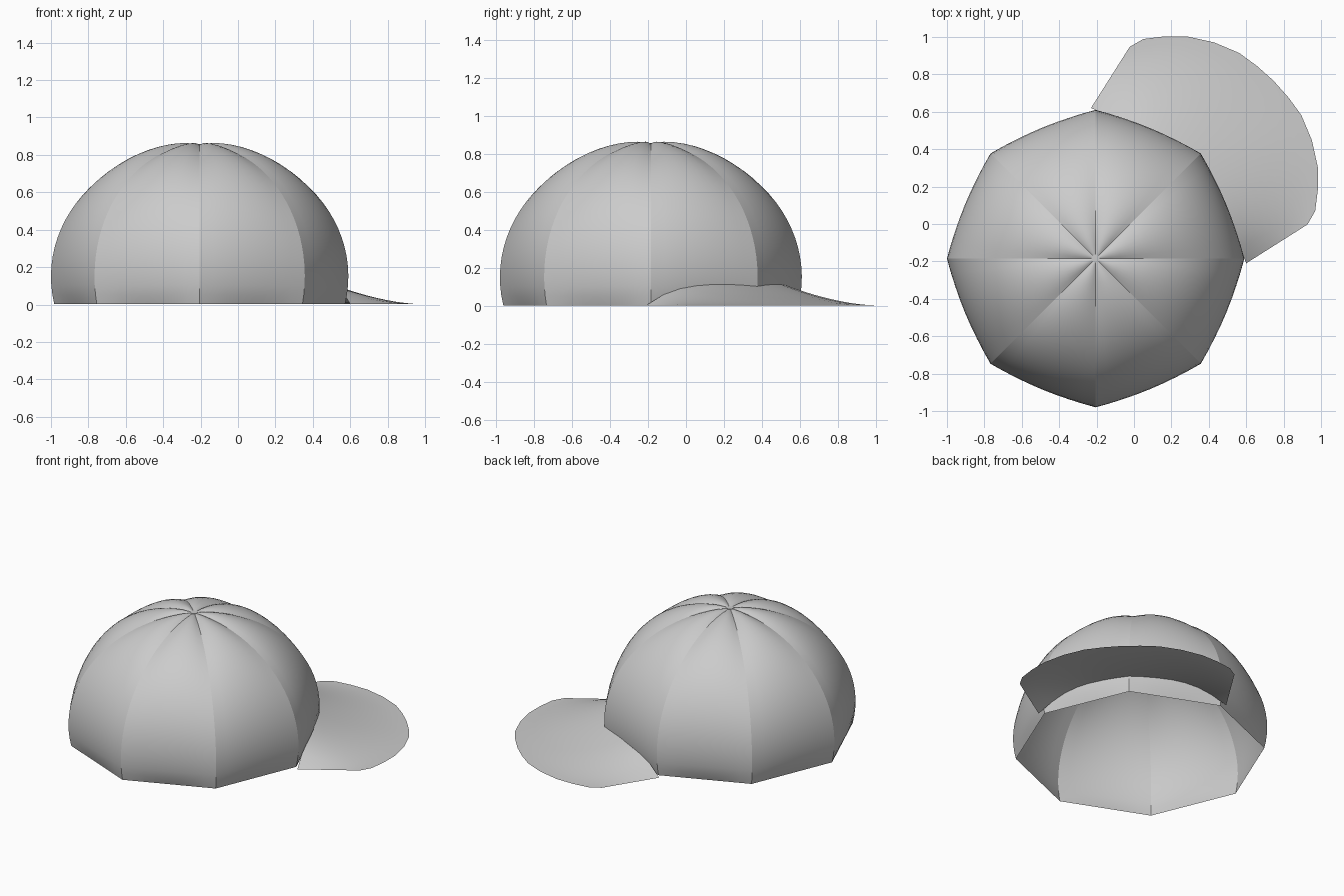
import bpy, math

if "Cube" in bpy.data.objects:
    bpy.data.objects.remove(bpy.data.objects["Cube"])

CX, CY = -0.205, -0.185      # crown axis
BASE = 0.15                  # height of the widest ring


def grid_object(name, rows):
    """Smooth single-sheet surface from equal-length rows of points."""
    n = len(rows[0])
    verts = [p for row in rows for p in row]
    faces = [(i * n + j, i * n + j + 1, (i + 1) * n + j + 1, (i + 1) * n + j)
             for i in range(len(rows) - 1) for j in range(n - 1)]
    mesh = bpy.data.meshes.new(name)
    mesh.from_pydata(verts, [], faces)
    mesh.polygons.foreach_set("use_smooth", [True] * len(faces))
    mesh.update()
    obj = bpy.data.objects.new(name, mesh)
    bpy.context.collection.objects.link(obj)
    return obj


def crown_panel(index):
    """One of eight gores: straight hem, puffed middle, pinched seams."""
    a0, a1 = index * math.pi / 4, (index + 1) * math.pi / 4
    mid = (a0 + a1) / 2
    low, high = -0.212, math.pi / 2 - 0.025
    rows = []
    for i in range(25):
        s = i / 24
        phi = low + (high - low) * s
        r, z = 0.795 * math.cos(phi), BASE + 0.705 * math.sin(phi)
        puff = 0.034 * max(0, math.sin(math.pi * s)) ** 0.5
        row = []
        for j in range(9):
            t = j / 8
            b = puff * 4 * t * (1 - t)
            x = r * ((1 - t) * math.cos(a0) + t * math.cos(a1))
            y = r * ((1 - t) * math.sin(a0) + t * math.sin(a1))
            out = b * math.cos(phi)
            row.append((CX + x + out * math.cos(mid),
                        CY + y + out * math.sin(mid),
                        max(0, z + b * math.sin(phi))))
        rows.append(row)
    grid_object(f"crown_panel_{index + 1}", rows)


for k in range(8):
    crown_panel(k)

# Small button closing the top where the seams meet
bpy.ops.mesh.primitive_cylinder_add(vertices=16, radius=0.022, depth=0.008,
                                    location=(CX, CY, 0.854))
bpy.context.object.name = "top_button"

# Brim: half outline as (outward, sideways), mirrored about the diagonal
half = [(1.345, 0), (1.338, 0.12), (1.32, 0.235), (1.265, 0.37),
        (1.185, 0.495), (1.1, 0.58), (1.01, 0.65), (0.93, 0.672)]
outer = [(u, -v) for u, v in reversed(half[1:])] + half
count = len(outer)
rows = []
for i in range(11):
    s = i / 10
    row = []
    for j, (ou, ov) in enumerate(outer):
        t = 2 * j / (count - 1) - 1
        ang = t * math.radians(46.8)
        # inner edge follows the octagonal crown, tucked just inside it
        rin = 0.755 + 0.05 * t ** 6
        iu, iv = rin * math.cos(ang), rin * math.sin(ang)
        u, v = iu + (ou - iu) * s, iv + (ov - iv) * s
        z = 0.112 * (1 - abs(t) ** 4.5) * (1 - s) ** 1.7
        row.append((CX + (u + v) * math.sqrt(0.5),
                    CY + (u - v) * math.sqrt(0.5), z + 0.002))
    rows.append(row)
brim = grid_object("brim", rows)
